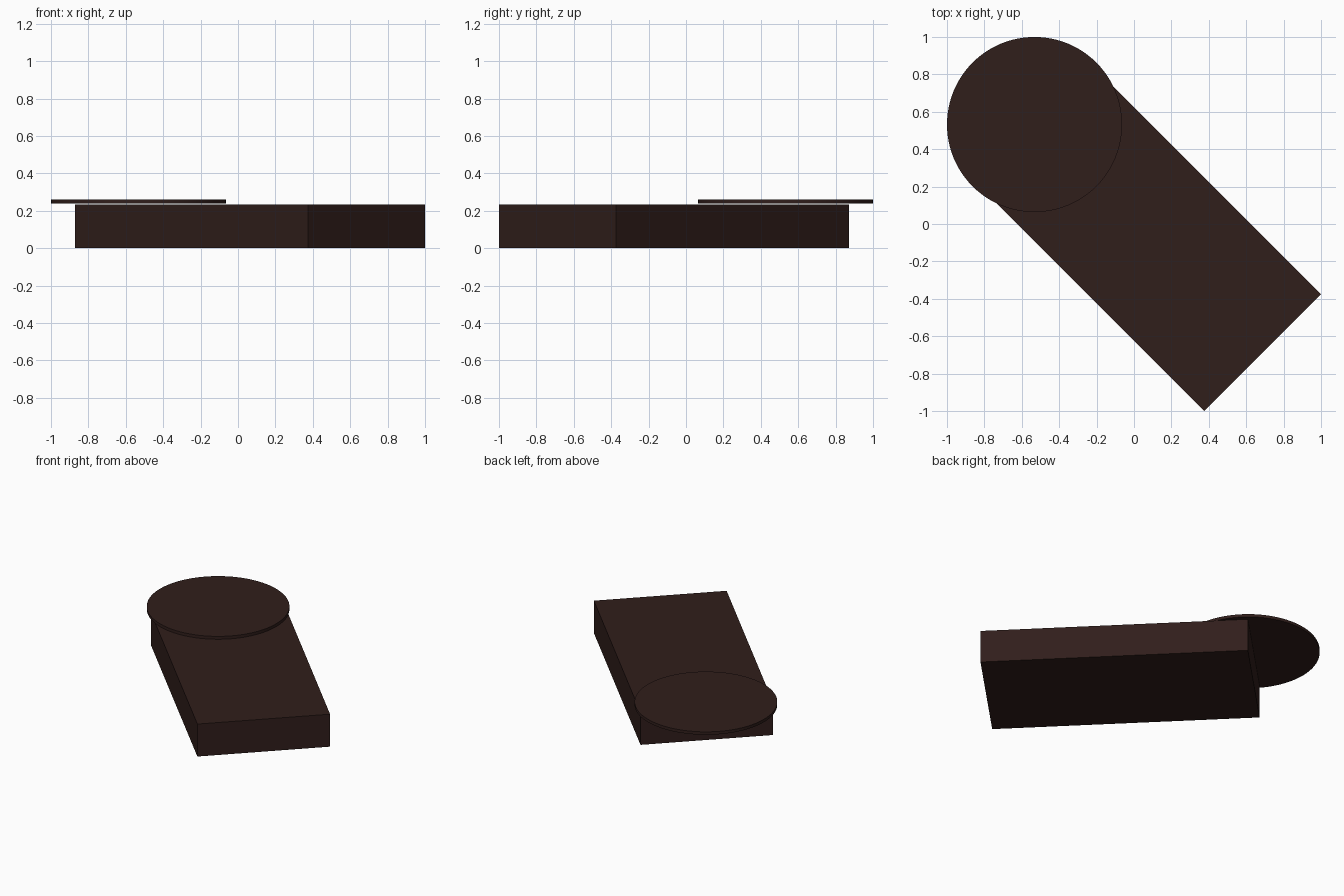
import bpy
from math import radians

if "Cube" in bpy.data.objects:
    bpy.data.objects.remove(bpy.data.objects["Cube"])


def material(name, color):
    m = bpy.data.materials.new(name)
    m.diffuse_color = color
    m.use_nodes = True
    m.node_tree.nodes["Principled BSDF"].inputs["Base Color"].default_value = m.diffuse_color
    return m


wood = material("dark_brown", (0.03, 0.013, 0.011, 1))

# Long rectangular base, turned 45 degrees
bpy.ops.mesh.primitive_cube_add(size=1, location=(0.065, -0.065, 0.1175),
                                rotation=(0, 0, radians(-45)))
base = bpy.context.object
base.name = "base_block"
base.scale = (1.761, 0.884, 0.235)
base.data.materials.append(wood)

# Thin round plate hovering just above one end
bpy.ops.mesh.primitive_cylinder_add(vertices=96, radius=0.468, depth=0.021,
                                    location=(-0.532, 0.532, 0.2495))
plate = bpy.context.object
plate.name = "round_plate"
plate.data.materials.append(wood)
bpy.ops.object.shade_smooth_by_angle(angle=radians(30))
